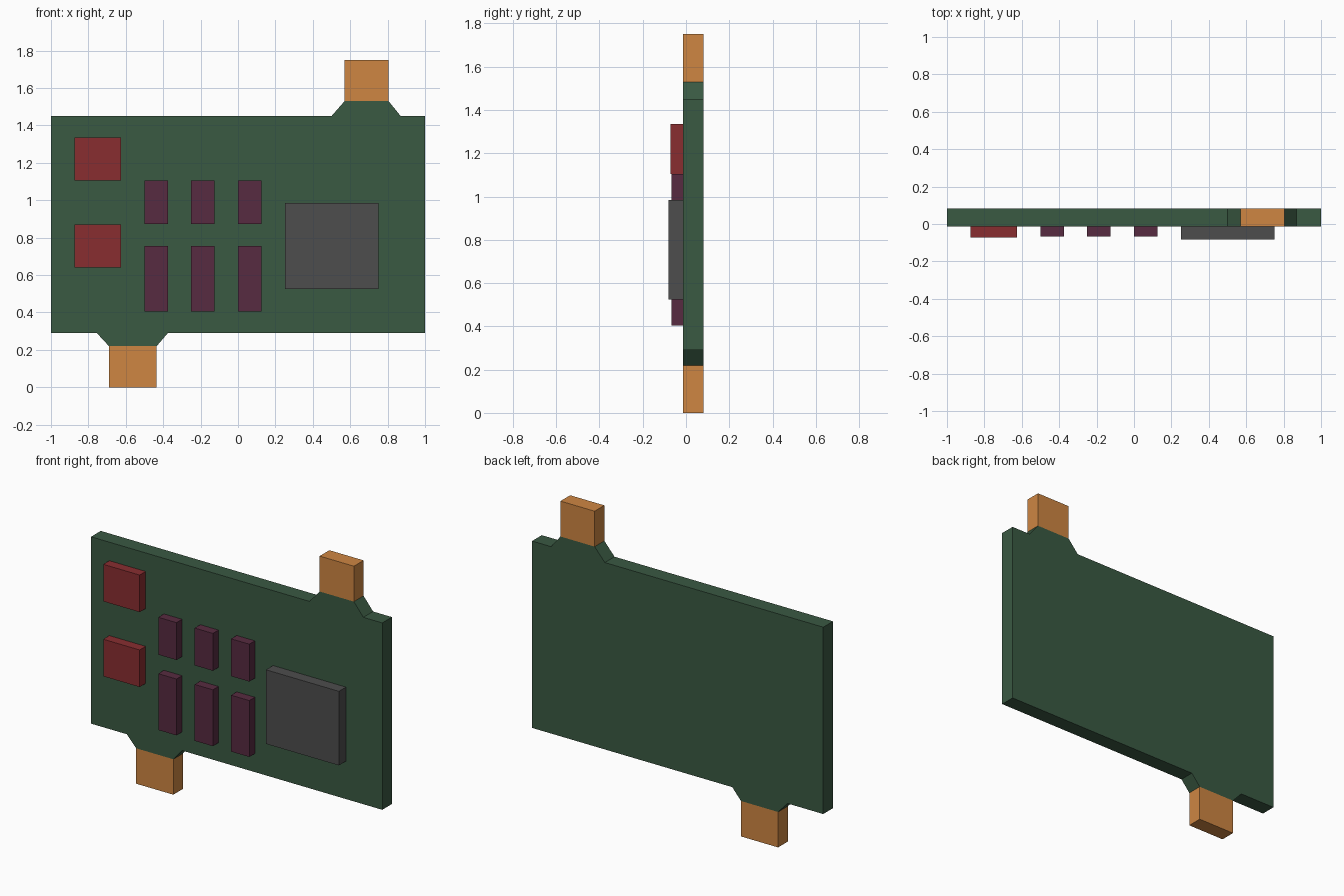
import bpy, bmesh

if "Cube" in bpy.data.objects:
    bpy.data.objects.remove(bpy.data.objects["Cube"])

BACK, FACE = 0.082, -0.013   # rear and front planes of the board


def material(name, rgb):
    m = bpy.data.materials.new(name)
    m.diffuse_color = (*rgb, 1)
    m.use_nodes = True
    m.node_tree.nodes["Principled BSDF"].inputs["Base Color"].default_value = m.diffuse_color
    return m


def slab(name, outline, y0, y1, mat):
    """Extrude an (x, z) outline from y0 (front) to y1 (back)."""
    bm = bmesh.new()
    face = bm.faces.new([bm.verts.new((x, y0, z)) for x, z in outline])
    ext = bmesh.ops.extrude_face_region(bm, geom=[face])["geom"]
    moved = [v for v in ext if isinstance(v, bmesh.types.BMVert)]
    bmesh.ops.translate(bm, vec=(0, y1 - y0, 0), verts=moved)
    bmesh.ops.recalc_face_normals(bm, faces=bm.faces)
    mesh = bpy.data.meshes.new(name)
    bm.to_mesh(mesh)
    bm.free()
    mesh.materials.append(mat)
    ob = bpy.data.objects.new(name, mesh)
    bpy.context.collection.objects.link(ob)
    return ob


def block(name, x0, x1, z0, z1, y0, y1, mat):
    return slab(name, [(x0, z0), (x1, z0), (x1, z1), (x0, z1)], y0, y1, mat)


green = material("board_green", (0.042, 0.100, 0.055))
copper = material("contact_copper", (0.62, 0.24, 0.055))
red = material("chip_red", (0.25, 0.027, 0.03))
purple = material("chip_purple", (0.095, 0.024, 0.052))
dark = material("processor_grey", (0.075, 0.075, 0.075))

# Circuit board with flared necks for the two connectors
slab("circuit_board", [
    (-1, 0.29), (-0.755, 0.29), (-0.69, 0.22), (-0.435, 0.22), (-0.375, 0.29),
    (1, 0.29), (1, 1.45), (0.87, 1.45), (0.805, 1.53), (0.57, 1.53),
    (0.50, 1.45), (-1, 1.45)], FACE, BACK, green)

# Connector tabs
block("bottom_connector", -0.69, -0.435, 0, 0.22, FACE, BACK, copper)
block("top_connector", 0.57, 0.805, 1.53, 1.75, FACE, BACK, copper)

# Large processor
block("processor", 0.25, 0.75, 0.525, 0.985, -0.082, FACE, dark)

# Two square chips on the left
for i, z in enumerate((0.64, 1.105)):
    block(f"square_chip_{i + 1}", -0.875, -0.625, z, z + 0.23, -0.072, FACE, red)

# Two rows of three memory chips
for row, (z0, z1) in (("lower", (0.405, 0.755)), ("upper", (0.873, 1.105))):
    for i in range(3):
        x = -0.5 + 0.25 * i
        block(f"{row}_memory_chip_{i + 1}", x, x + 0.125, z0, z1, -0.068, FACE, purple)
